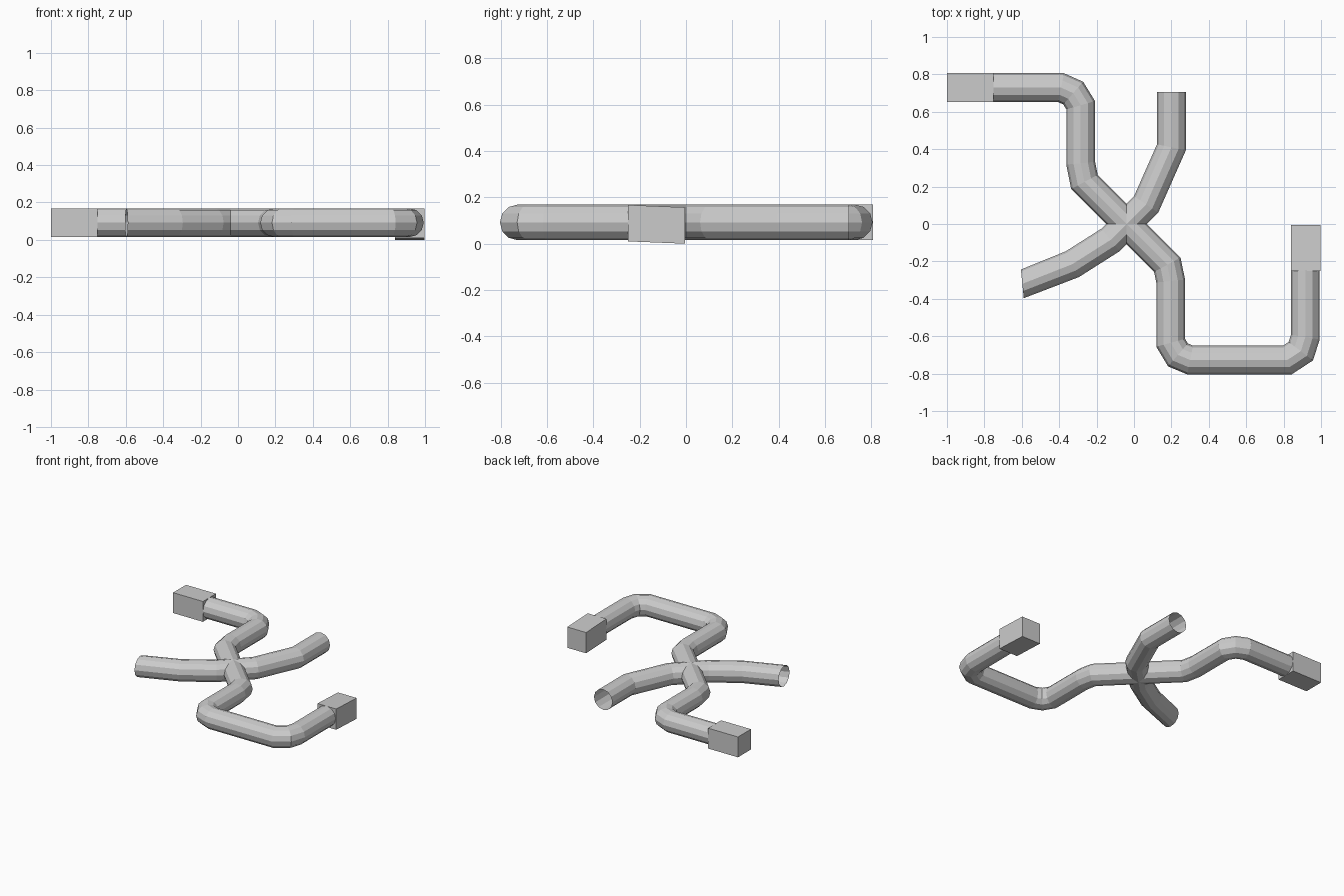
import bpy, bmesh, math
from mathutils import Vector

if "Cube" in bpy.data.objects:
    bpy.data.objects.remove(bpy.data.objects["Cube"])

R, Z, SIDES = 0.077, 0.092, 12
HUB = Vector((-0.04, 0.0))


def finish(bm, name):
    bmesh.ops.recalc_face_normals(bm, faces=bm.faces)
    me = bpy.data.meshes.new(name)
    bm.to_mesh(me)
    bm.free()
    ob = bpy.data.objects.new(name, me)
    bpy.context.collection.objects.link(ob)
    return ob


def side(d):
    return Vector((-d.y, d.x))


def arm(name, path, end_dir=None):
    """Open mitred tube running from the hub outwards along a flat path."""
    pts = [HUB] + [Vector(p) for p in path]
    dirs = [(b - a).normalized() for a, b in zip(pts, pts[1:])]
    bm = bmesh.new()
    rings = []
    for i, p in enumerate(pts):
        if i == len(pts) - 1:
            m = side(Vector(end_dir).normalized() if end_dir else dirs[-1])
        else:
            n = side(dirs[max(i - 1, 0)])
            m = (n + side(dirs[i])).normalized()
            m = m / m.dot(n)
        ring = []
        for k in range(SIDES):
            a = 2 * math.pi * k / SIDES
            s = R * math.sin(a)
            q = p + m * s
            if i == 0:
                q += dirs[0] * abs(s)      # four arms meet along a cross vault
            ring.append(bm.verts.new((q.x, q.y, Z + R * math.cos(a))))
        rings.append(ring)
    for r0, r1 in zip(rings, rings[1:]):
        for k in range(SIDES):
            j = (k + 1) % SIDES
            bm.faces.new((r0[k], r0[j], r1[j], r1[k]))
    return finish(bm, name)


def end_box(name, lo, hi, drop=0.0):
    """Square end block; drop lowers its far +y end slightly."""
    bm = bmesh.new()
    bmesh.ops.create_cube(bm, size=1)
    for v in bm.verts:
        far = v.co.y > 0
        v.co = Vector([(a + b) / 2 + c * (b - a) for a, b, c in zip(lo, hi, v.co)])
        if far:
            v.co.z -= drop
    return finish(bm, name)


# Four pipe arms
arm("upper_left_pipe", [(-0.265, 0.225), (-0.285, 0.325), (-0.285, 0.635),
                        (-0.325, 0.70), (-0.39, 0.729), (-0.755, 0.729)])
arm("lower_right_pipe", [(0.178, -0.218), (0.196, -0.305), (0.196, -0.635),
                         (0.235, -0.70), (0.30, -0.727), (0.82, -0.727),
                         (0.892, -0.68), (0.916, -0.605), (0.916, -0.245)])
arm("upper_right_pipe", [(0.065, 0.105), (0.20, 0.41), (0.20, 0.705)])
arm("lower_left_pipe", [(-0.125, -0.085), (-0.33, -0.215), (-0.597, -0.32)],
    end_dir=(-0.99, -0.1))

# Square end blocks
end_box("left_end_block", (-1.0, 0.652, 0.015), (-0.75, 0.807, 0.169))
end_box("right_end_block", (0.84, -0.25, 0.01), (0.997, -0.005, 0.167), drop=0.01)
